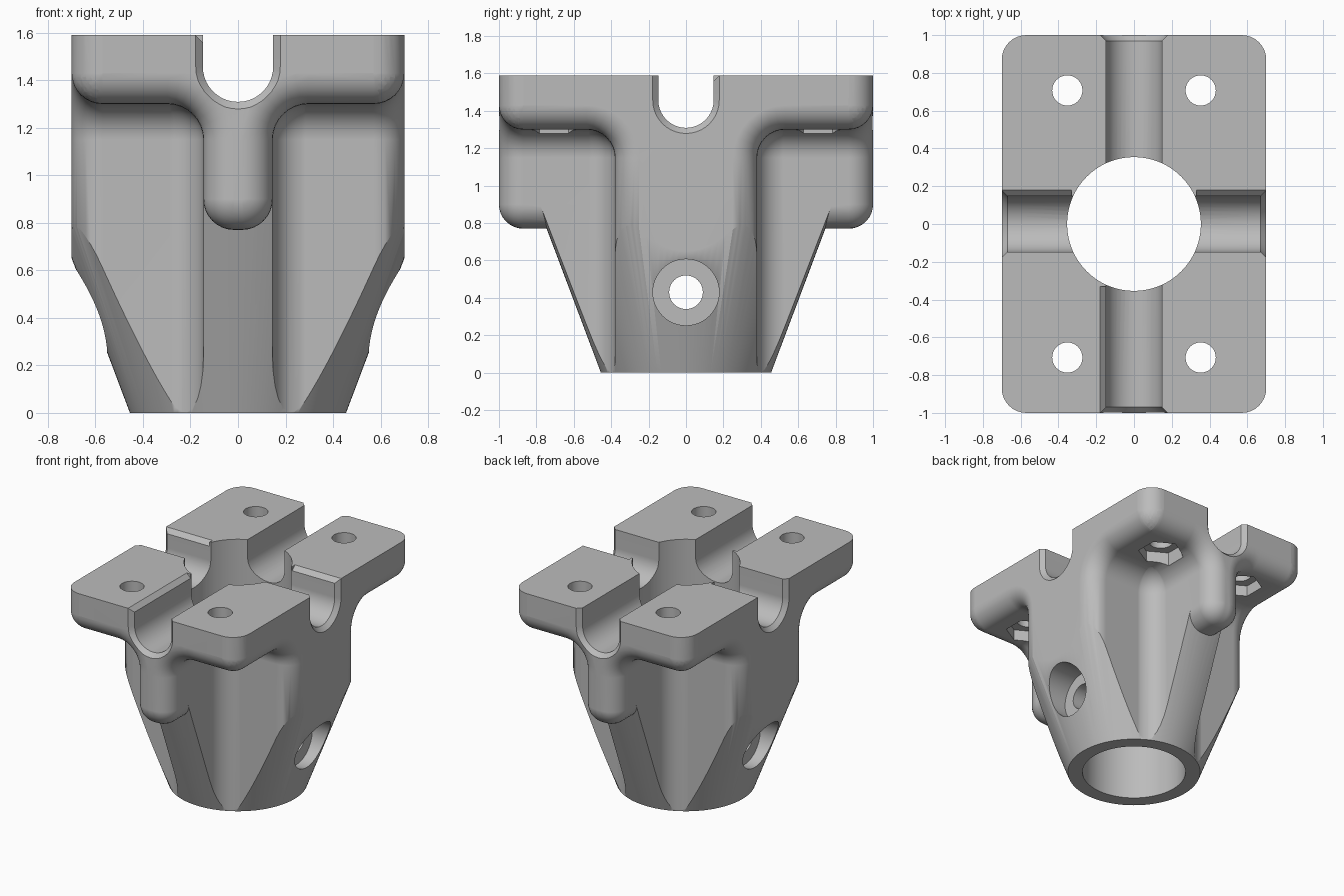
import bpy, bmesh, math
from math import sin, cos, radians, pi

if "Cube" in bpy.data.objects:
    bpy.data.objects.remove(bpy.data.objects["Cube"])

R, F = 0.13, 0.15            # outer edge rounding, inner fillet
TOP, UNDER = 1.59, 1.30      # plate top and underside
SEG = 8


def loft(name, rings):
    """Closed solid through rings of equal point count."""
    bm = bmesh.new()
    vs = [[bm.verts.new(p) for p in ring] for ring in rings]
    n = len(rings[0])
    for a, b in zip(vs, vs[1:]):
        for i in range(n):
            j = (i + 1) % n
            bm.faces.new((a[i], a[j], b[j], b[i]))
    bm.faces.new(vs[0][::-1])
    bm.faces.new(vs[-1])
    bmesh.ops.recalc_face_normals(bm, faces=bm.faces)
    me = bpy.data.meshes.new(name)
    bm.to_mesh(me)
    bm.free()
    ob = bpy.data.objects.new(name, me)
    bpy.context.collection.objects.link(ob)
    return ob


def boolean(target, tool, op):
    bpy.context.view_layer.objects.active = target
    m = target.modifiers.new(op, 'BOOLEAN')
    m.operation, m.solver, m.object = op, 'EXACT', tool
    bpy.ops.object.modifier_apply(modifier=m.name)
    bpy.data.objects.remove(tool)


def arc(cx, cy, r, a0, a1, n=SEG):
    return [(cx + r * cos(radians(a0 + (a1 - a0) * i / n)),
             cy + r * sin(radians(a0 + (a1 - a0) * i / n))) for i in range(n + 1)]


def circle(r, n=64, phase=0.0):
    return [(r * cos(2 * pi * i / n + phase), r * sin(2 * pi * i / n + phase))
            for i in range(n)]


def along(axis, prof, t):
    """Place a 2D profile at distance t along an axis."""
    if axis == 'x':
        return [(t, a, b) for a, b in prof]
    if axis == 'y':
        return [(a, t, b) for a, b in prof]
    return [(a, b, t) for a, b in prof]


def tee_profile(h, w, zb, e):
    """Rib with plate above it, inset by e."""
    r = max(R - e, 0.0006)
    half = arc(h - R, zb + R, r, -90, 0)
    half += arc(h + F, UNDER - F, F + e, 180, 90)
    half += arc(w - R, UNDER + R, r, -90, 0)
    half.append((w - R + r, 1.7))
    return half + [(-x, z) for x, z in reversed(half)]


def tee(name, axis, h, w, zb, length):
    """T-shaped bar with rounded end edges."""
    half = []
    for i in range(SEG + 1):
        t = pi / 2 * i / SEG
        half.append((length - R + R * sin(t), R * (1 - cos(t))))
    steps = [(-y, e) for y, e in reversed(half)] + half
    return loft(name, [along(axis, tee_profile(h, w, zb, e), y) for y, e in steps])


# Wide rib (along x) and narrow rib (along y), each carrying the plate
body = tee("bracket_body", 'x', 0.38, 1.0, -0.4, 0.70)
narrow = tee("narrow_rib", 'y', 0.146, 0.70, 0.77, 1.0)


# Core with vertical fillets between the ribs, flaring into the plate
def core_section(d):
    a, b = 0.379, 0.145
    q = [(0.5, a + d)] + arc(b + F, a + F, F - d, 270, 180) + [(b + d, 0.8)]
    left = [(-x, y) for x, y in reversed(q)]
    top = q + left
    return top + [(-x, -y) for x, y in top]


rings = [along('z', core_section(0), -0.1)]
for i in range(SEG):
    t = pi / 2 * i / SEG
    rings.append(along('z', core_section(F * (1 - cos(t))), UNDER - F + F * sin(t)))
rings.append(along('z', core_section(F * 0.97), UNDER))
rings.append(along('z', core_section(F * 0.97), 1.4))
boolean(body, loft("core", rings), 'UNION')

# Taper the lower body to a cone
cone = loft("cone_limit", [along('z', circle(r, 128), z) for r, z in
                           ((0.455, 0), (0.813, 0.95), (1.6, 0.951), (1.6, 2.0))])
boolean(body, cone, 'INTERSECT')
boolean(body, narrow, 'UNION')

# Trim to the flat top
boolean(body, loft("top_trim", [along('z', circle(3, 4), z) for z in (TOP, 2.5)]),
        'DIFFERENCE')

# Central bore
boolean(body, loft("bore", [along('z', circle(0.354, 96), z) for z in (-0.5, 2)]),
        'DIFFERENCE')


# Round-bottomed channels across the top, flared at both ends
def channel_profile(g):
    r = 0.148 + g
    return [(-r, 1.9)] + arc(0, 1.457, r, 180, 360, 20) + [(r, 1.9)]


for axis, length in (('x', 0.70), ('y', 1.0)):
    steps = ((-length - 0.05, 0.08), (-length + 0.03, 0),
             (length - 0.03, 0), (length + 0.05, 0.08))
    boolean(body, loft("channel", [along(axis, channel_profile(g), t) for t, g in steps]),
            'DIFFERENCE')

# Bevelled upper edges of some channels
for axis, edge, t0, t1 in (('y', -0.148, -1.1, -0.33), ('x', 0.148, 0.33, 0.8),
                           ('x', 0.148, -0.8, -0.33)):
    diamond = [(edge + a, TOP + b) for a, b in circle(0.031, 4)]
    boolean(body, loft("edge_bevel", [along(axis, diamond, t) for t in (t0, t1)]),
            'DIFFERENCE')

# Bolt holes with hexagonal nut pockets underneath
for sx in (-1, 1):
    for sy in (-1, 1):
        for r, n, z0, z1 in ((0.08, 32, 1.2, 1.8), (0.155, 6, 1.16, 1.38)):
            prof = [(a + sx * 0.353, b + sy * 0.707) for a, b in circle(r, n, pi / 2)]
            boolean(body, loft("bolt_hole", [along('z', prof, z) for z in (z0, z1)]),
                    'DIFFERENCE')

# Cross hole with a counterbore on each side
for r, x0, x1 in ((0.09, -1, 1), (0.177, 0.47, 1), (0.177, -1, -0.47)):
    prof = [(a, b + 0.43) for a, b in circle(r, 48)]
    boolean(body, loft("cross_hole", [along('x', prof, x) for x in (x0, x1)]),
            'DIFFERENCE')

# Finish: grey colour, smooth fillets with sharp edges kept
mat = bpy.data.materials.new("plain_grey")
mat.diffuse_color = (0.5, 0.5, 0.5, 1)
mat.use_nodes = True
mat.node_tree.nodes["Principled BSDF"].inputs["Base Color"].default_value = mat.diffuse_color
body.data.materials.clear()
body.data.materials.append(mat)
for p in body.data.polygons:
    p.material_index = 0
bpy.ops.object.select_all(action='DESELECT')
body.select_set(True)
bpy.context.view_layer.objects.active = body
bpy.ops.object.shade_smooth_by_angle(angle=radians(30))
wn = body.modifiers.new("even_shading", 'WEIGHTED_NORMAL')
wn.keep_sharp = True
